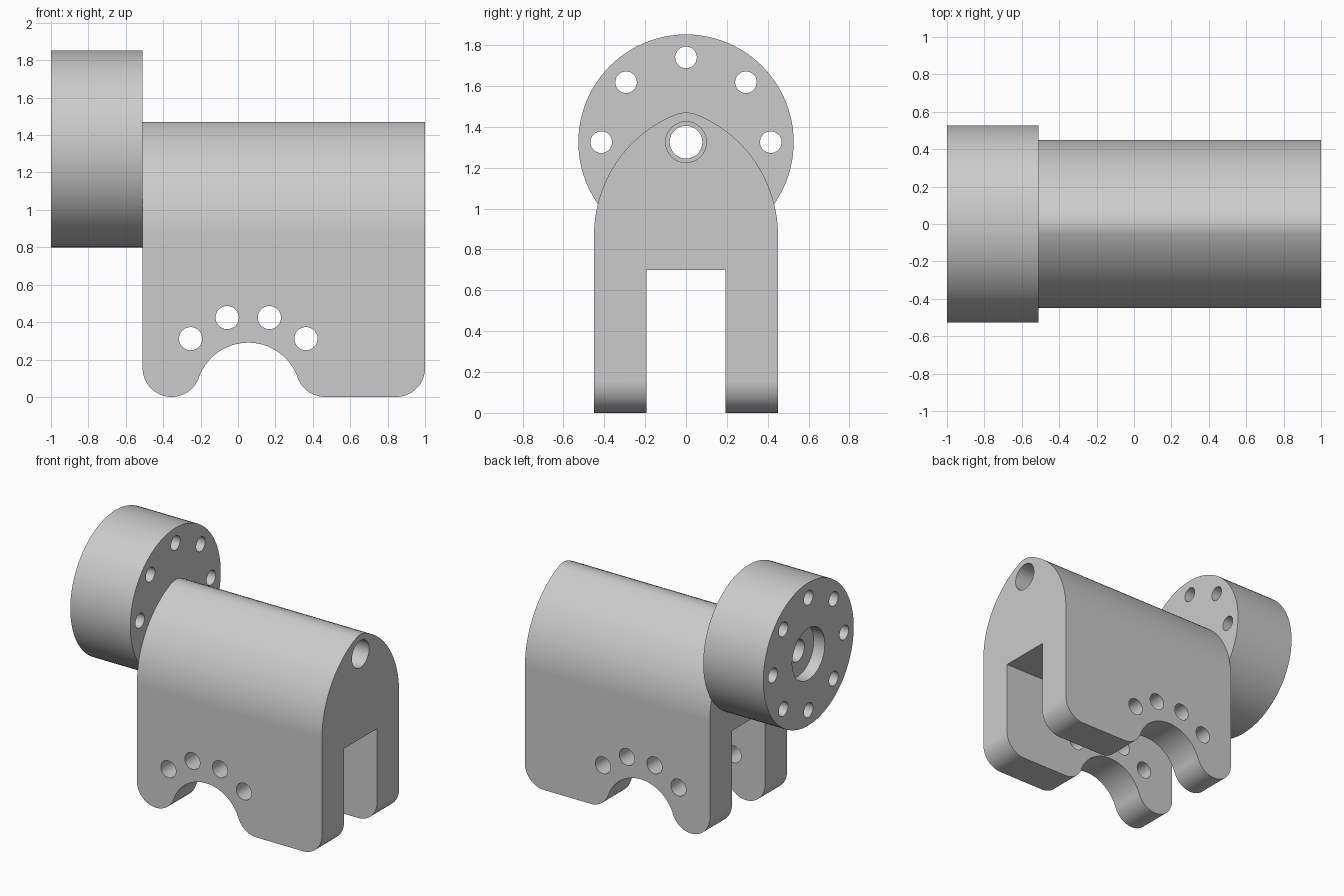
import bpy, bmesh
from math import sin, cos, pi, radians, atan2, hypot, sqrt
from mathutils import Matrix, Vector

cube = bpy.data.objects.get("Cube")
if cube:
    bpy.data.objects.remove(cube, do_unlink=True)

grey = bpy.data.materials.new("machined_grey")
grey.use_nodes = True
grey.diffuse_color = (0.6, 0.6, 0.6, 1)
grey.node_tree.nodes["Principled BSDF"].inputs["Base Color"].default_value = (0.6, 0.6, 0.6, 1)


def arc(cx, cy, r, start, end, n=24):
    """Points on an arc, angles in radians."""
    steps = [start + (end - start) * i / n for i in range(n + 1)]
    return [(cx + r * cos(a), cy + r * sin(a)) for a in steps]


def make(name, bm):
    bmesh.ops.recalc_face_normals(bm, faces=bm.faces)
    mesh = bpy.data.meshes.new(name)
    bm.to_mesh(mesh)
    bm.free()
    mesh.materials.append(grey)
    obj = bpy.data.objects.new(name, mesh)
    bpy.context.collection.objects.link(obj)
    return obj


def prism(name, outline, axis, lo, hi):
    """Extrude a (y, z) outline along x, or an (x, z) outline along y."""
    clean = []
    for p in outline:
        if not clean or hypot(p[0] - clean[-1][0], p[1] - clean[-1][1]) > 1e-4:
            clean.append(p)
    if hypot(clean[0][0] - clean[-1][0], clean[0][1] - clean[-1][1]) < 1e-4:
        clean.pop()
    bm = bmesh.new()
    place = (lambda u, v: (lo, u, v)) if axis == "x" else (lambda u, v: (u, lo, v))
    face = bm.faces.new([bm.verts.new(place(u, v)) for u, v in clean])
    new = bmesh.ops.extrude_face_region(bm, geom=[face])["geom"]
    shift = Vector((hi - lo, 0, 0)) if axis == "x" else Vector((0, hi - lo, 0))
    bmesh.ops.translate(bm, vec=shift, verts=[v for v in new if isinstance(v, bmesh.types.BMVert)])
    return make(name, bm)


def rod(name, axis, u, v, r, lo, hi, n=40):
    return prism(name, arc(u, v, r, 0, 2 * pi, n), axis, lo, hi)


def combine(obj, tool, operation="DIFFERENCE"):
    """Apply a boolean and discard the tool."""
    tool.hide_render = True
    mod = obj.modifiers.new("cut", "BOOLEAN")
    mod.operation, mod.solver, mod.object = operation, "EXACT", tool
    bpy.context.view_layer.objects.active = obj
    bpy.ops.object.modifier_apply(modifier=mod.name)
    bpy.data.objects.remove(tool, do_unlink=True)


def finish(obj):
    bpy.ops.object.select_all(action="DESELECT")
    obj.select_set(True)
    bpy.context.view_layer.objects.active = obj
    bpy.ops.object.shade_smooth_by_angle(angle=radians(30))
    mod = obj.modifiers.new("even_shading", "WEIGHTED_NORMAL")
    mod.keep_sharp = True


left, right, joint = -1.0, 1.0, -0.51
axle_z, half_width = 1.325, 0.45

# Body: straight walls, large flank arcs, small crown arc
spring_z, crown_r = 0.87, 0.145
rise = axle_z - spring_z
flank_r = (half_width**2 + rise**2 - crown_r**2) / (2 * (half_width - crown_r))
flank_y = half_width - flank_r
meet = atan2(rise, -flank_y)
half = [(half_width, -0.1)] + arc(flank_y, spring_z, flank_r, 0, meet, 32)
half += arc(0, axle_z, crown_r, meet, pi / 2, 12)
outline = half + [(-y, z) for y, z in reversed(half)]
body = prism("fork_body", outline, "x", joint, right)

# Side silhouette: rounded feet and a scalloped arch between them
foot_r, arch_x, arch_r = 0.155, 0.055, 0.28
arch_z = 0.29 - arch_r
toe_x = joint + foot_r
lean = atan2(foot_r - arch_z, arch_x - toe_x)
heel_x = 2 * arch_x - toe_x
side = [(joint - 0.1, 1.6), (joint - 0.1, 0.5), (joint, 0.5)]
side += arc(toe_x, foot_r, foot_r, pi, 2 * pi - lean, 32)
side += arc(arch_x, arch_z, arch_r, pi - lean, lean, 40)
side += arc(heel_x, foot_r, foot_r, pi + lean, 1.5 * pi, 20)
side += arc(right - foot_r, foot_r, foot_r, -pi / 2, 0)
side += [(right, 0.5), (right + 0.1, 0.5), (right + 0.1, 1.6)]
combine(body, prism("silhouette", side, "y", -0.6, 0.6), "INTERSECT")

# Slot between the legs, axle bore and pin holes
slot = [(-0.193, -0.2), (0.193, -0.2), (0.193, 0.7), (-0.193, 0.7)]
combine(body, prism("slot", slot, "x", joint - 0.1, right + 0.1))
combine(body, rod("axle_bore", "x", 0, axle_z, 0.1, joint - 0.1, right + 0.1))
for angle in (45, 75, 105, 135):
    a = radians(angle)
    combine(body, rod("pin_hole", "y", arch_x + 0.436 * cos(a), 0.436 * sin(a) + 0.003, 0.062, -0.6, 0.6))
finish(body)

# Flange disc with bolt circle, centre bore and outer recess
disc = rod("flange_disc", "x", 0, axle_z, 0.527, left, joint, 96)
combine(disc, rod("centre_bore", "x", 0, axle_z, 0.08, left - 0.1, joint + 0.1))
combine(disc, rod("recess", "x", 0, axle_z, 0.19, left - 0.1, left + 0.09, 56))
for i in range(8):
    a = i * pi / 4
    combine(disc, rod("bolt_hole", "x", 0.415 * cos(a), axle_z + 0.415 * sin(a), 0.053, left - 0.1, joint + 0.1, 32))
finish(disc)
